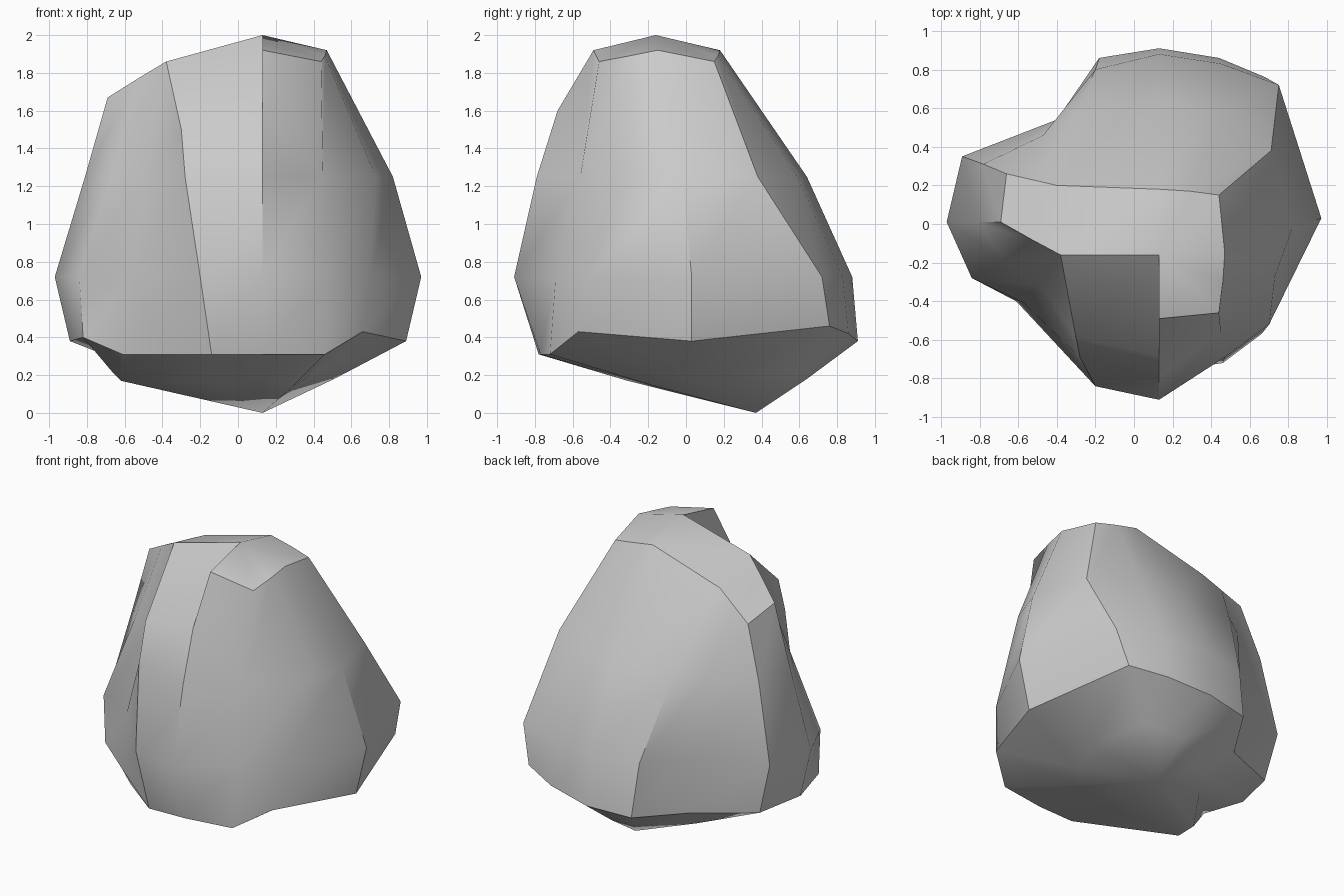
import bpy, bmesh, math
from mathutils import Vector

if "Cube" in bpy.data.objects:
    bpy.data.objects.remove(bpy.data.objects["Cube"])

# Ridge lines running up the rock, counter-clockwise from the right side:
# rim (x, y, z), belly (x, y), shoulder (x, y), crown (x, y, z)
ridges = [
    ((.89, .03, .38), (.97, .03), (.82, -.02), (.47, -.15, 1.92)),
    ((.68, .76, .46), (.75, .72), (.71, .38), (.44, .15, 1.86)),
    ((.44, .86, .42), (.45, .83), (.45, .59), (.29, .17, 1.89)),
    ((.13, .91, .38), (.13, .88), (.13, .64), (.13, .18, 1.92)),
    ((-.18, .86, .36), (-.2, .80), (-.3, .58), (-.4, .20, 1.77)),
    ((-.38, .53, .32), (-.4, .54), (-.47, .46), (-.53, .23, 1.69)),
    ((-.80, .33, .36), (-.89, .35), (-.78, .31), (-.66, .26, 1.61)),
    ((-.89, .01, .38), (-.97, .01), (-.81, .01), (-.69, .01, 1.67)),
    ((-.82, -.29, .40), (-.84, -.28), (-.67, -.19), (-.53, -.08, 1.77)),
    ((-.61, -.40, .31), (-.57, -.41), (-.49, -.32), (-.38, -.16, 1.86)),
    ((-.14, -.78, .31), (-.2, -.84), (-.28, -.69), (-.3, -.59, 1.5)),
    ((.13, -.77, .31), (.13, -.91), (.13, -.79), (.13, -.49, 1.92)),
    ((.46, -.72, .31), (.47, -.69), (.45, -.56), (.44, -.46, 1.86)),
    ((.66, -.57, .43), (.70, -.52), (.73, -.27), (.46, -.30, 1.89)),
]
BELLY_Z, SHOULDER_Z = .72, 1.25
peak, foot = Vector((.13, -.16, 2)), Vector((.13, .37, 0))
# Lower step of the underside at the front left
step = {8: (-.66, -.20, .21), 9: (-.62, -.30, .17), 10: (-.15, -.31, .17), 11: (.13, -.28, .18)}

bm = bmesh.new()
rings = [[], [], [], [], []]
for i, (rim, belly, shoulder, crown) in enumerate(ridges):
    under = step.get(i, foot.lerp(Vector(rim), .5) - Vector((0, 0, .01)))
    for ring, p in zip(rings, (under, rim, (*belly, BELLY_Z), (*shoulder, SHOULDER_Z), crown)):
        ring.append(bm.verts.new(p))
crown = rings[-1]
shoulder = rings[-2]

# Skin between the rings, and the underside
n = len(ridges)
top, bottom = bm.verts.new(peak), bm.verts.new(foot)
notch = bm.verts.new((.13, -.68, 1.6))
for i in range(n):
    j = (i + 1) % n
    for a, b in zip(rings[:-1], rings[1:-1]):
        bm.faces.new((a[i], a[j], b[j], b[i]))
    if i not in (10, 11):
        bm.faces.new((shoulder[i], shoulder[j], crown[j], crown[i]))
    bm.faces.new((rings[0][j], rings[0][i], bottom))

# Front notch: the left side falls away from the upright wall under the peak
bm.faces.new((shoulder[10], shoulder[11], notch, crown[10]))
bm.faces.new((crown[10], notch, top))
bm.faces.new((crown[9], crown[10], top))
bm.faces.new((notch, crown[11], top))
bm.faces.new((shoulder[11], shoulder[12], notch))
bm.faces.new((shoulder[12], crown[12], crown[11], notch))

# Top: a fan round the peak, and a sloping strip down to the left
for i in [11, 12, 13, 0, 1, 2]:
    bm.faces.new((crown[i], crown[(i + 1) % n], top))
bm.faces.new((crown[3], crown[4], crown[9], top))
for a, b in ((4, 9), (5, 8)):
    bm.faces.new((crown[a], crown[a + 1], crown[b - 1], crown[b]))
bmesh.ops.recalc_face_normals(bm, faces=bm.faces)

mesh = bpy.data.meshes.new("rock")
bm.to_mesh(mesh)
bm.free()
rock = bpy.data.objects.new("rock", mesh)
bpy.context.collection.objects.link(rock)
bpy.context.view_layer.objects.active = rock
rock.select_set(True)
bpy.ops.object.shade_smooth_by_angle(angle=math.radians(38))
